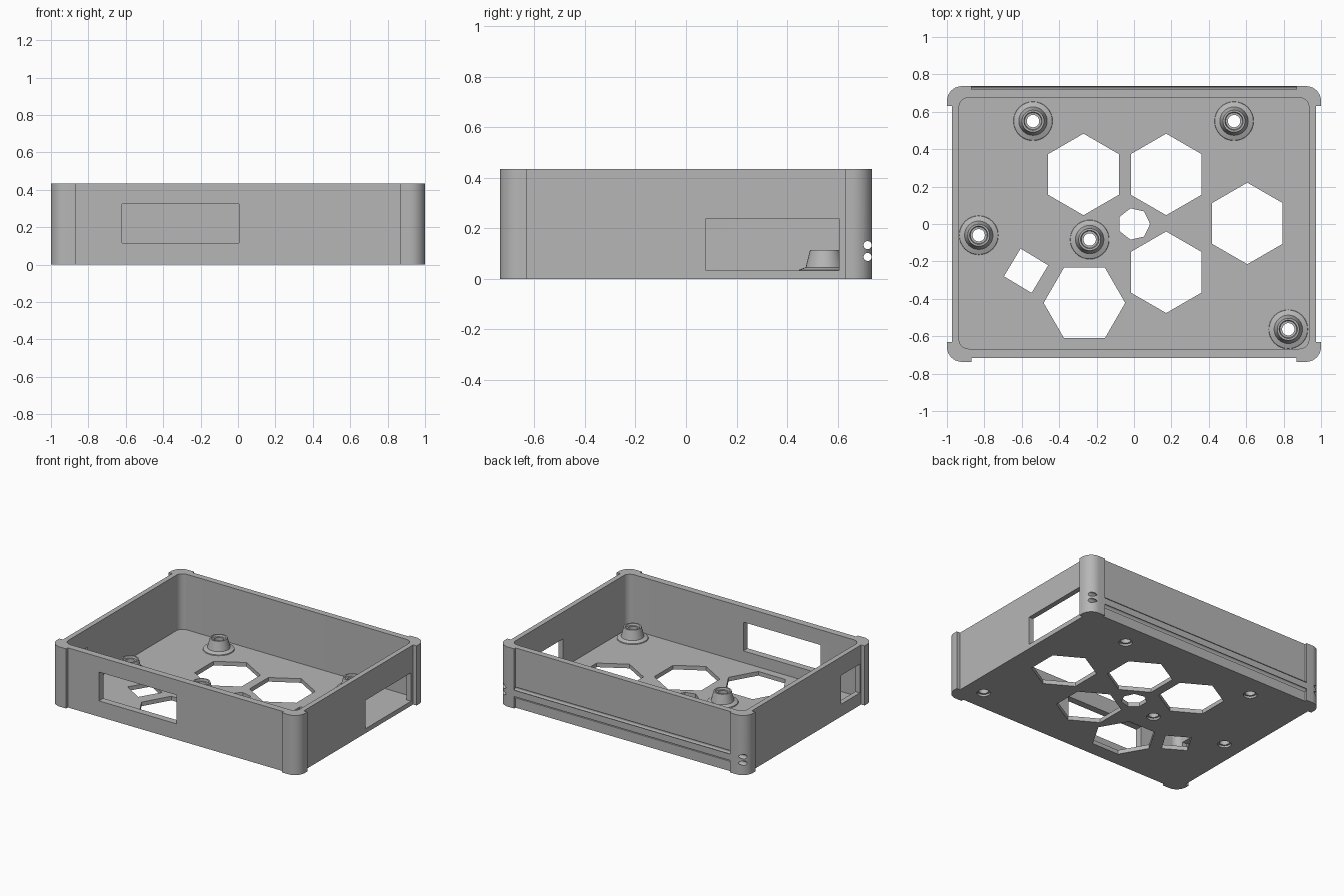
import bpy, bmesh
from math import pi, cos, sin, radians
from mathutils import Matrix, Vector

cube = bpy.data.objects.get("Cube")
if cube:
    bpy.data.objects.remove(cube, do_unlink=True)

gray = bpy.data.materials.new("plain gray")
gray.use_nodes = True
gray.diffuse_color = (0.47, 0.47, 0.47, 1)
gray.node_tree.nodes["Principled BSDF"].inputs["Base Color"].default_value = (0.47, 0.47, 0.47, 1)


def make_object(name, bm):
    bmesh.ops.recalc_face_normals(bm, faces=bm.faces)
    mesh = bpy.data.meshes.new(name)
    bm.to_mesh(mesh)
    bm.free()
    mesh.materials.append(gray)
    obj = bpy.data.objects.new(name, mesh)
    bpy.context.collection.objects.link(obj)
    return obj


def prism(name, outline, z0, z1):
    """Extrude a flat outline upwards."""
    bm = bmesh.new()
    face = bm.faces.new([bm.verts.new((x, y, z0)) for x, y in outline])
    grown = bmesh.ops.extrude_face_region(bm, geom=[face])
    top = [v for v in grown["geom"] if isinstance(v, bmesh.types.BMVert)]
    bmesh.ops.translate(bm, verts=top, vec=(0, 0, z1 - z0))
    return make_object(name, bm)


def polygon(x, y, radius, sides, turn=0):
    return [(x + radius * cos(radians(turn) + 2 * pi * i / sides),
             y + radius * sin(radians(turn) + 2 * pi * i / sides)) for i in range(sides)]


def rounded(hx, y0, y1, r, steps=10):
    """Rectangle outline with round corners."""
    centres = [(hx - r, y1 - r), (r - hx, y1 - r), (r - hx, y0 + r), (hx - r, y0 + r)]
    return [(cx + r * cos(pi / 2 * (q + i / steps)), cy + r * sin(pi / 2 * (q + i / steps)))
            for q, (cx, cy) in enumerate(centres) for i in range(steps + 1)]


def box(name, x, y, z):
    return prism(name, [(x[0], y[0]), (x[1], y[0]), (x[1], y[1]), (x[0], y[1])], *z)


def smooth(obj):
    bpy.ops.object.select_all(action='DESELECT')
    obj.select_set(True)
    bpy.context.view_layer.objects.active = obj
    bpy.ops.object.shade_smooth_by_angle(angle=radians(30))


HEIGHT, FLOOR = 0.435, 0.03
POST_X, POST_Y = 0.87, 0.63
tray = prism("tray_body", rounded(1, -0.737, 0.737, 0.08), 0, HEIGHT)


def cut(cutter):
    cutter.hide_render = True
    mod = tray.modifiers.new("cut", 'BOOLEAN')
    mod.operation, mod.solver, mod.object = 'DIFFERENCE', 'EXACT', cutter
    bpy.context.view_layer.objects.active = tray
    bpy.ops.object.modifier_apply(modifier=mod.name)
    bpy.data.objects.remove(cutter, do_unlink=True)


# Inner cavity
cut(prism("cavity", rounded(0.935, -0.667, 0.675, 0.05), FLOOR, 1))

# Recessed wall panels between the corner posts
full = (-1, 1)
span_x, span_y = (-POST_X, POST_X), (-POST_Y, POST_Y)
cut(box("front_recess", span_x, (-1, -0.717), full))
cut(box("left_recess", (0.972, 2), span_y, full))
cut(box("right_recess", (-2, -0.972), span_y, full))

# Rear recess leaves a rail between two long round grooves
grooves = (0.087, 0.134)
cut(box("rear_lower_recess", span_x, (0.72, 1), (-1, grooves[0])))
cut(box("rear_upper_recess", span_x, (0.72, 1), (grooves[1], 1)))
for z in grooves:
    groove = prism("groove", polygon(0, 0, 0.016, 20, 9), -2, 2)
    groove.data.transform(Matrix.Translation((0, 0.719, z)) @ Matrix.Rotation(pi / 2, 4, 'Y'))
    cut(groove)

# Wall windows
cut(box("front_window", (-0.62, 0.005), (-1, -0.5), (0.115, 0.325)))
cut(box("left_window", (0.8, 2), (0.08, 0.605), (FLOOR + 0.003, 0.24)))
cut(box("right_window", (-2, -0.85), (-0.615, -0.4), (0.09, 0.3)))

# Floor openings: x, y, radius, sides, turn
openings = [(-0.27, 0.265, 0.218, 6, 30), (0.172, 0.265, 0.218, 6, 30),
            (0.606, 0.003, 0.218, 6, 30), (0.172, -0.258, 0.218, 6, 30),
            (-0.265, -0.422, 0.218, 6, 0), (0, 0, 0.086, 7, 0),
            (-0.577, -0.25, 0.122, 4, 104)]
for x, y, r, n, turn in openings:
    cut(prism("opening", polygon(x, y, r, n, turn), -0.5, 0.1))

# Screw standoffs with a flared foot and a through hole
standoffs = [(-0.54, 0.55), (0.535, 0.55), (-0.83, -0.06), (-0.237, -0.083), (0.825, -0.563)]
profile = [(0.033, 0.015), (0.06, 0.015), (0.105, 0.029), (0.103, 0.036), (0.09, 0.041),
           (0.076, 0.046), (0.059, 0.114), (0.049, 0.114), (0.045, 0.1), (0.033, 0.1)]
for i, (x, y) in enumerate(standoffs):
    cut(prism("screw_hole", polygon(x, y, 0.045, 32), -0.5, 0.1))
    bm = bmesh.new()
    ring = [bm.verts.new((r, 0, z)) for r, z in profile]
    edges = [bm.edges.new((a, b)) for a, b in zip(ring, ring[1:] + ring[:1])]
    bmesh.ops.spin(bm, geom=ring + edges, cent=(0, 0, 0), axis=(0, 0, 1),
                   angle=2 * pi, steps=32, use_merge=True)
    bmesh.ops.remove_doubles(bm, verts=bm.verts, dist=0.0001)
    standoff = make_object(f"standoff_{i + 1}", bm)
    standoff.location = Vector((x, y, 0))
    smooth(standoff)

smooth(tray)
